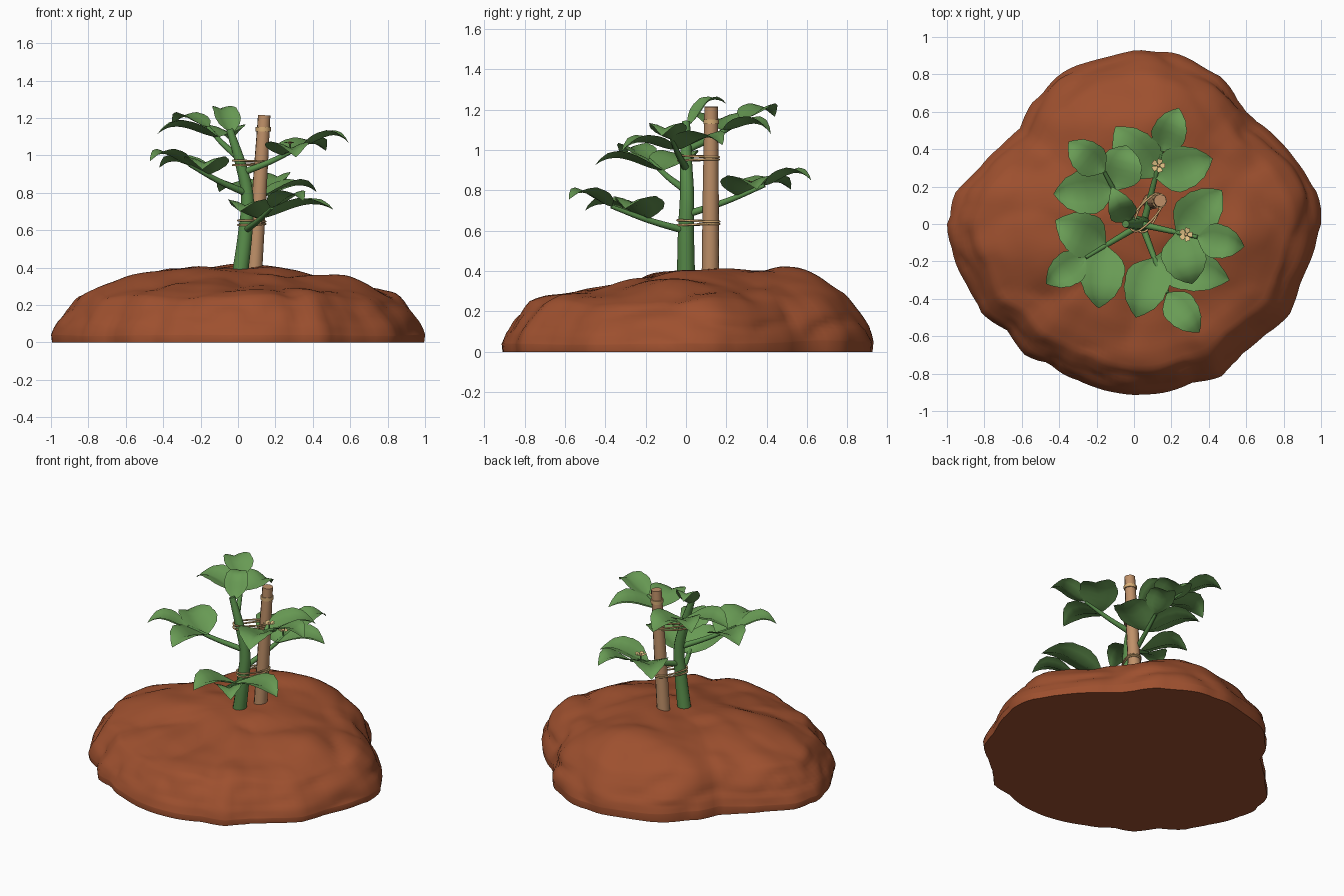
import bpy, bmesh, math
from mathutils import Vector, noise

if "Cube" in bpy.data.objects:
    bpy.data.objects.remove(bpy.data.objects["Cube"], do_unlink=True)


def material(name, rgb):
    m = bpy.data.materials.new(name)
    m.use_nodes = True
    m.diffuse_color = (*rgb, 1)
    bsdf = m.node_tree.nodes["Principled BSDF"]
    bsdf.inputs["Base Color"].default_value = (*rgb, 1)
    bsdf.inputs["Roughness"].default_value = 0.8
    return m


SOIL = material("red soil", (0.34, 0.08, 0.028))
LEAF = material("leaf green", (0.14, 0.33, 0.09))
STEM = material("stem green", (0.10, 0.27, 0.07))
WOOD = material("stake wood", (0.52, 0.28, 0.14))
ROPE = material("rope tan", (0.68, 0.42, 0.18))
PETAL = material("petal cream", (0.80, 0.57, 0.25))


def finish(ob, angle=40):
    bpy.ops.object.select_all(action="DESELECT")
    ob.select_set(True)
    bpy.context.view_layer.objects.active = ob
    bpy.ops.object.shade_smooth_by_angle(angle=math.radians(angle))
    return ob


def mesh_object(name, bm, mat, angle=40):
    me = bpy.data.meshes.new(name)
    bm.to_mesh(me)
    bm.free()
    ob = bpy.data.objects.new(name, me)
    bpy.context.collection.objects.link(ob)
    me.materials.append(mat)
    return finish(ob, angle)


def tube(name, points, radii, mat, cyclic=False):
    """Round tube through points, with a radius at each point."""
    cu = bpy.data.curves.new(name, "CURVE")
    cu.dimensions = "3D"
    cu.bevel_depth = 1
    cu.bevel_resolution = 3
    cu.resolution_u = 5
    cu.use_fill_caps = not cyclic
    sp = cu.splines.new("BEZIER")
    sp.bezier_points.add(len(points) - 1)
    sp.use_cyclic_u = cyclic
    for bp, p, r in zip(sp.bezier_points, points, radii):
        bp.co = p
        bp.radius = r
        bp.handle_left_type = bp.handle_right_type = "AUTO"
    ob = bpy.data.objects.new(name, cu)
    bpy.context.collection.objects.link(ob)
    bpy.ops.object.select_all(action="DESELECT")
    ob.select_set(True)
    bpy.context.view_layer.objects.active = ob
    bpy.ops.object.convert(target="MESH")
    ob = bpy.context.object
    ob.data.materials.clear()
    ob.data.materials.append(mat)
    return finish(ob)


def interp(table, x):
    for (a, fa), (b, fb) in zip(table, table[1:]):
        if x <= b:
            return fa + (fb - fa) * (x - a) / (b - a)
    return table[-1][1]


# Soil mound: irregular outline, rounded shoulder, lumps with soft creases
OUTLINE = [1, .99, .945, .89, .85, .86, .915, .93, .935, .93, .91, .895,
           .87, .845, .795, .83, .885, .965, 1, .985, .95, .945, .89, .91,
           .875, .875, .9, .915, .915, .91, .94, .905, .92, .965, .95, .97]
SHOULDER = [(0, .395), (.2, .39), (.4, .365), (.6, .33), (.75, .29),
            (.85, .245), (.93, .165), (.98, .09), (1, .04)]
SEGMENTS, RINGS = 144, 36


def swell(x, y, cx, cy, wx, wy):
    return math.exp(-(((x - cx) / wx) ** 2 + ((y - cy) / wy) ** 2))


def mound_height(x, y, t):
    z = interp(SHOULDER, t)
    z += .085 * swell(x, y, 0, .56, .45, .24) + .035 * swell(x, y, -.42, .1, .25, .4)
    z -= .04 * swell(x, y, 0, -.42, .6, .22)
    fade = min(1, t * 4) * min(1, (1 - t) * 6)
    p = Vector((x, y, 0))
    lumps = abs(noise.noise(p * 2.6 + Vector((3, 1, 2)))) * .05 - .012
    return z + fade * (lumps + noise.noise(p * 6) * .012)


bm = bmesh.new()
top = bm.verts.new((0, 0, .395))
rings = []
for i in range(1, RINGS + 1):
    t = math.sin(i / RINGS * math.pi / 2)
    ring = []
    for j in range(SEGMENTS):
        a = 2 * math.pi * j / SEGMENTS
        k, f = divmod(j * 36 / SEGMENTS, 1)
        r = OUTLINE[int(k)] * (1 - f) + OUTLINE[(int(k) + 1) % 36] * f
        x, y = t * r * math.cos(a), t * r * math.sin(a)
        z = mound_height(x, y, t)
        bulge = abs(noise.noise(Vector((x * 4, y * 4, z * 6)))) * .07 - .017
        grow = 1 + bulge * max(0, t - .6) / .4 * (1 if t < .97 else .5)
        ring.append(bm.verts.new((max(-1, min(1, x * grow)), y * grow, z)))
    rings.append(ring)
rings.append([bm.verts.new((v.co.x * .995, v.co.y * .995, 0)) for v in rings[-1]])
for j in range(SEGMENTS):
    n = (j + 1) % SEGMENTS
    bm.faces.new((top, rings[0][j], rings[0][n]))
    for inner, outer in zip(rings, rings[1:]):
        bm.faces.new((inner[j], outer[j], outer[n], inner[n]))
bm.faces.new(reversed(rings[-1]))
mesh_object("soil_mound", bm, SOIL, 60)

# Stem, stake and the collar near the stake's top
tube("main_stem", [(.01, 0, .36), (.04, 0, .6), (.05, .005, .78), (.015, 0, .95), (-.045, 0, 1.14)],
     [.045, .04, .035, .03, .02], STEM)
STAKE_LOW, STAKE_HIGH = Vector((.085, .12, .34)), Vector((.14, .125, 1.215))
tube("support_stake", [STAKE_LOW, STAKE_LOW.lerp(STAKE_HIGH, .5), STAKE_HIGH],
     [.043, .04, .034], WOOD)


def stake_at(z):
    return STAKE_LOW.lerp(STAKE_HIGH, (z - STAKE_LOW.z) / (STAKE_HIGH.z - STAKE_LOW.z))


def rope_loop(name, start, end, r, lift):
    """Closed oval of rope around two upright centres."""
    along = (end - start).to_2d()
    base = math.atan2(along.y, along.x)
    pts = []
    for centre, first in ((end, -90), (start, 90)):
        for step in range(5):
            a = base + math.radians(first + 45 * step)
            pts.append((centre.x + r * math.cos(a), centre.y + r * math.sin(a), centre.z + lift))
    tube(name, pts, [.0055] * len(pts), ROPE, True)


for label, z, stem_x, r in (("lower", .64, .043, .043), ("upper", .96, .012, .039)):
    for n, lift in enumerate((-.006, .006)):
        rope_loop(f"{label}_rope_{n + 1}", Vector((stem_x, 0, z + lift)), stake_at(z), r, lift)
collar = stake_at(1.14)
tube("stake_collar", [collar - Vector((0, 0, .012)), collar + Vector((0, 0, .012))], [.041, .041], ROPE)

# Leaves: pointed ovals with raised toothed edges and a tip that curls down
HALF_WIDTH = [(0, .1), (.1, .5), (.2, .82), (.33, 1), (.45, 1), (.5, .95), (.62, .93),
              (.7, .8), (.8, .68), (.86, .5), (.93, .3), (1, .01)]


def leaf(name, base, tip, width, arch):
    base, tip = Vector(base), Vector(tip)
    axis = (tip - base).normalized()
    side = axis.cross(Vector((0, 0, 1))).normalized()
    up = side.cross(axis)
    bm = bmesh.new()
    rows = []
    for u, w in HALF_WIDTH:
        mid = base.lerp(tip, u) + up * arch * 6.75 * u * u * (1 - u)
        row = []
        for v in (-1, -.5, 0, .5, 1):
            bend = .55 * abs(v) - .22 * v * v
            row.append(bm.verts.new(mid + (side * v + up * bend) * w * width / 2))
        rows.append(row)
    for a, b in zip(rows, rows[1:]):
        for k in range(4):
            bm.faces.new((a[k], a[k + 1], b[k + 1], b[k]))
    bmesh.ops.recalc_face_normals(bm, faces=bm.faces)
    if sum(f.normal.z for f in bm.faces) < 0:
        bmesh.ops.reverse_faces(bm, faces=bm.faces)
    mesh_object(name, bm, LEAF, 60)


# Each branch: start, end, side leaf joint, end leaf tip, two side leaf tips
BRANCHES = {
    "back_right": ((-.01, 0, 1), (-.16, .28, 1.15), .65, (-.35, .44, 1.165), (-.43, .16, 1.115), (-.04, .42, 1.08)),
    "back_left": ((.05, 0, .68), (.15, .39, .825), .65, (.24, .62, .85), (-.1, .52, .805), (.42, .35, .805)),
    "left": ((.03, 0, .91), (.34, -.07, 1.05), .65, (.59, -.12, 1.07), (.47, .18, 1.025), (.31, -.32, .99)),
    "front_left": ((.04, 0, .6), (.18, -.37, .72), .5, (.35, -.58, .755), (.01, -.5, .70), (.51, -.3, .71)),
    "front_right": ((.04, 0, .8), (-.26, -.18, .95), .65, (-.47, -.32, .97), (-.19, -.45, .925), (-.42, .02, .935)),
}
for label, (start, end, fraction, *tips) in BRANCHES.items():
    start, end = Vector(start), Vector(end)
    joint = start.lerp(end, fraction)
    tube(f"{label}_branch", [start, start.lerp(end, .5) - Vector((0, 0, .008)), end], [.019, .015, .01], STEM)
    leaf(f"{label}_end_leaf", end, tips[0], .185, .045)
    for n, tip in enumerate(tips[1:]):
        leaf(f"{label}_side_leaf_{n + 1}", joint, tip, .24, .045)
leaf("crown_leaf", (-.035, .01, 1.12), (-.12, .2, 1.23), .15, .055)

# Small five-petalled flowers on two branches
for label in ("back_left", "left"):
    start, end = (Vector(p) for p in BRANCHES[label][:2])
    spot = start.lerp(end, .8)
    centre = spot + Vector((0, 0, .042))
    tube(f"{label}_flower_stalk", [spot, centre], [.005, .005], STEM)
    bm = bmesh.new()
    hub = bm.verts.new(centre)
    for k in range(5):
        a = 2 * math.pi * k / 5
        rim = [bm.verts.new(centre + Vector((r * math.cos(a + d), r * math.sin(a + d), h)))
               for r, d, h in ((.026, -.58, .004), (.038, -.34, .008), (.038, .34, .008), (.026, .58, .004))]
        bm.faces.new((hub, *rim))
    mesh_object(f"{label}_flower_petals", bm, PETAL)
    bm = bmesh.new()
    bmesh.ops.create_icosphere(bm, subdivisions=2, radius=.009)
    bmesh.ops.translate(bm, verts=bm.verts, vec=centre + Vector((0, 0, .004)))
    mesh_object(f"{label}_flower_centre", bm, ROPE)
